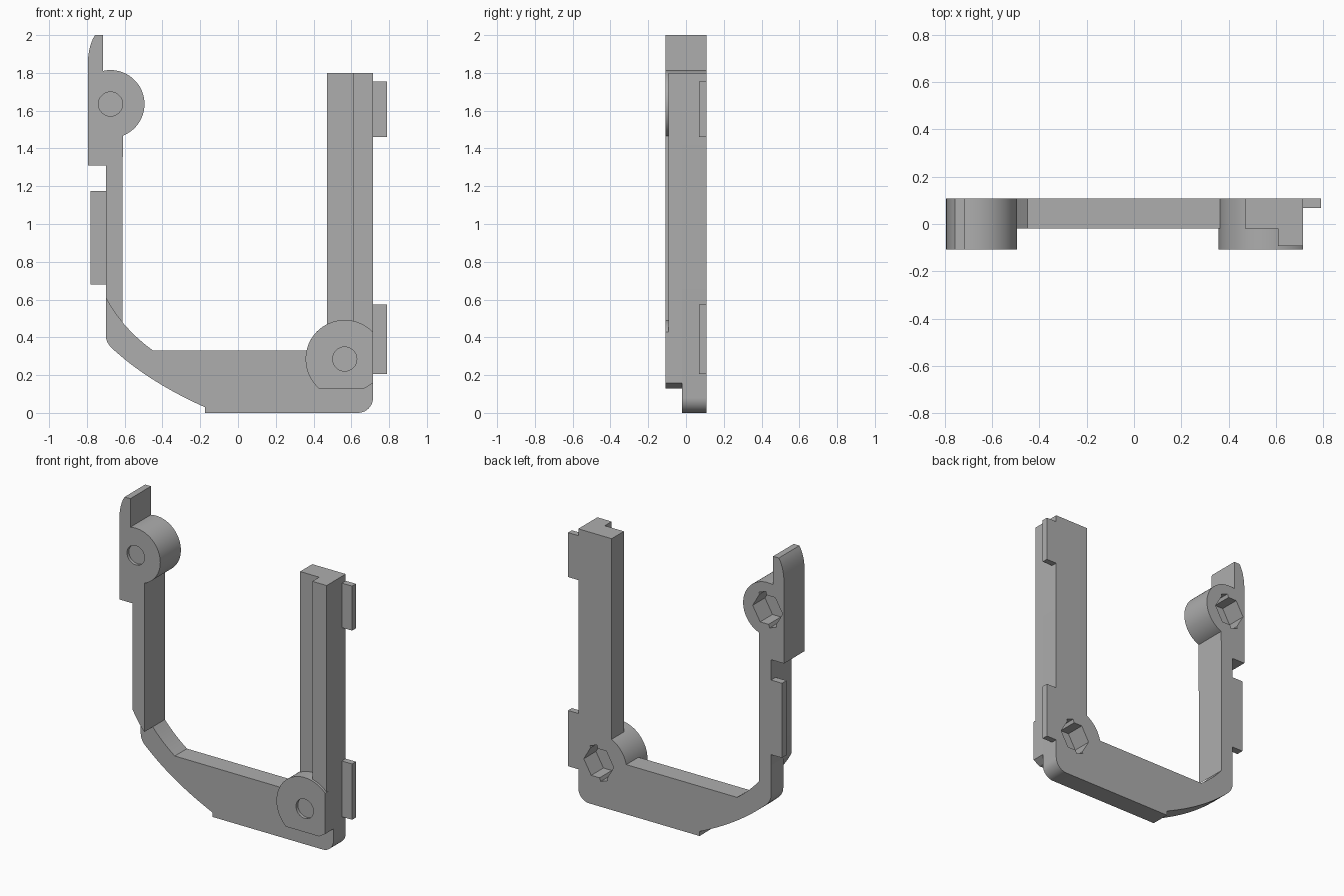
import bpy, bmesh
from math import cos, sin, radians

if "Cube" in bpy.data.objects:
    bpy.data.objects.remove(bpy.data.objects["Cube"])

grey = bpy.data.materials.new("plain grey")
grey.use_nodes = True
COLOUR = (0.42, 0.42, 0.42, 1)
grey.diffuse_color = COLOUR
grey.node_tree.nodes["Principled BSDF"].inputs["Base Color"].default_value = COLOUR

BACK, STEP, FRONT = 0.108, -0.02, -0.108
UPPER, UPPER_R = (-0.675, 1.635), 0.18
LOWER, LOWER_R = (0.565, 0.285), 0.207


def arc(centre, radius, start, end, steps=32):
    """Points on an arc in the xz plane, angles in degrees."""
    angles = [radians(start + (end - start) * i / steps) for i in range(steps + 1)]
    return [(centre[0] + radius * cos(a), centre[1] + radius * sin(a)) for a in angles]


def curve(a, b, c, steps=10):
    """Points on a quadratic curve from a to c, pulled towards b."""
    ts = [i / steps for i in range(steps + 1)]
    return [tuple((1 - t) ** 2 * p + 2 * t * (1 - t) * q + t * t * r
                  for p, q, r in zip(a, b, c)) for t in ts]


def extrude(name, profile, y0, y1):
    """Solid made from an xz profile stretched from y0 to y1."""
    bm = bmesh.new()
    face = bm.faces.new([bm.verts.new((x, y0, z)) for x, z in profile])
    out = bmesh.ops.extrude_face_region(bm, geom=[face])
    verts = [v for v in out["geom"] if isinstance(v, bmesh.types.BMVert)]
    bmesh.ops.translate(bm, verts=verts, vec=(0, y1 - y0, 0))
    bmesh.ops.recalc_face_normals(bm, faces=bm.faces)
    mesh = bpy.data.meshes.new(name)
    bm.to_mesh(mesh)
    bm.free()
    mesh.materials.append(grey)
    obj = bpy.data.objects.new(name, mesh)
    bpy.context.collection.objects.link(obj)
    return obj


def box(name, x0, x1, y0, y1, z0, z1):
    return extrude(name, [(x0, z0), (x1, z0), (x1, z1), (x0, z1)], y0, y1)


def activate(obj):
    bpy.ops.object.select_all(action='DESELECT')
    obj.select_set(True)
    bpy.context.view_layer.objects.active = obj


def cut(obj, profile, y0, y1):
    cutter = extrude("cutter", profile, y0, y1)
    cutter.hide_render = True
    mod = obj.modifiers.new("cut", 'BOOLEAN')
    mod.operation, mod.solver, mod.object = 'DIFFERENCE', 'EXACT', cutter
    activate(obj)
    bpy.ops.object.modifier_apply(modifier=mod.name)
    bpy.data.objects.remove(cutter)


def hex_pocket(obj, centre):
    """Hexagonal pocket with a slanted slot, open at the back."""
    cut(obj, arc(centre, 0.11, 0, 300, 5), STEP - 0.001, BACK + 0.02)
    slot = [arc(centre, 0.118, a, a, 1)[0] for a in (57, 83, 237, 263)]
    cut(obj, slot, STEP - 0.001, BACK + 0.02)


def front_dimple(obj, centre):
    cut(obj, arc(centre, 0.064, 0, 348.75, 31), FRONT - 0.02, FRONT + 0.02)


# Tall arm with top block and round boss in one outline
arm = extrude("right_arm",
              [(-0.795, 1.31)]
              + curve((-0.795, 1.86), (-0.79, 1.95), (-0.757, 2.0), 6)
              + [(-0.715, 2.0)]
              + arc(UPPER, UPPER_R, 102.8, -68.8, 40)
              + curve((-0.612, 0.48), (-0.665, 0.54), (-0.7, 0.61), 6)
              + [(-0.7, 1.31)], FRONT, BACK)
hex_pocket(arm, UPPER)
front_dimple(arm, UPPER)

# Base plate, curved corner and back of the column in one outline
frame = extrude("base_frame",
                [(-0.7, 0.61)]
                + curve((-0.7, 0.41), (-0.7, 0.37), (-0.66, 0.335), 6)
                + curve((-0.64, 0.318), (-0.455, 0.155), (-0.175, 0.03), 12)
                + [(-0.175, 0)]
                + arc((0.635, 0.08), 0.08, -90, 0, 10)
                + [(0.715, 1.8), (0.47, 1.8)]
                + arc(LOWER, LOWER_R, 117.3, 167.5, 14)
                + curve((-0.45, 0.33), (-0.54, 0.395), (-0.612, 0.48), 6)
                + curve((-0.612, 0.48), (-0.665, 0.54), (-0.7, 0.61), 6)[1:-1],
                STEP, BACK)
hex_pocket(frame, LOWER)

# Flattened round boss on the front of the base
boss = extrude("lower_boss",
               arc(LOWER, LOWER_R, 43.5, 228.5, 44) + [(0.67, 0.13), (0.715, 0.158)],
               FRONT, STEP)
front_dimple(boss, LOWER)

# Raised front rail of the column
rail = box("column_rail", 0.61, 0.715, -0.092, STEP, 0.36, 1.8)

# Thin side tabs, flush with the back
tabs = [box("upper_left_tab", 0.715, 0.79, 0.068, BACK, 1.46, 1.755),
        box("lower_left_tab", 0.715, 0.79, 0.068, BACK, 0.205, 0.575),
        box("right_tab", -0.78, -0.7, 0.06, BACK, 0.68, 1.175)]

for obj in [arm, frame, boss, rail] + tabs:
    activate(obj)
    bpy.ops.object.shade_smooth_by_angle(angle=radians(30))
